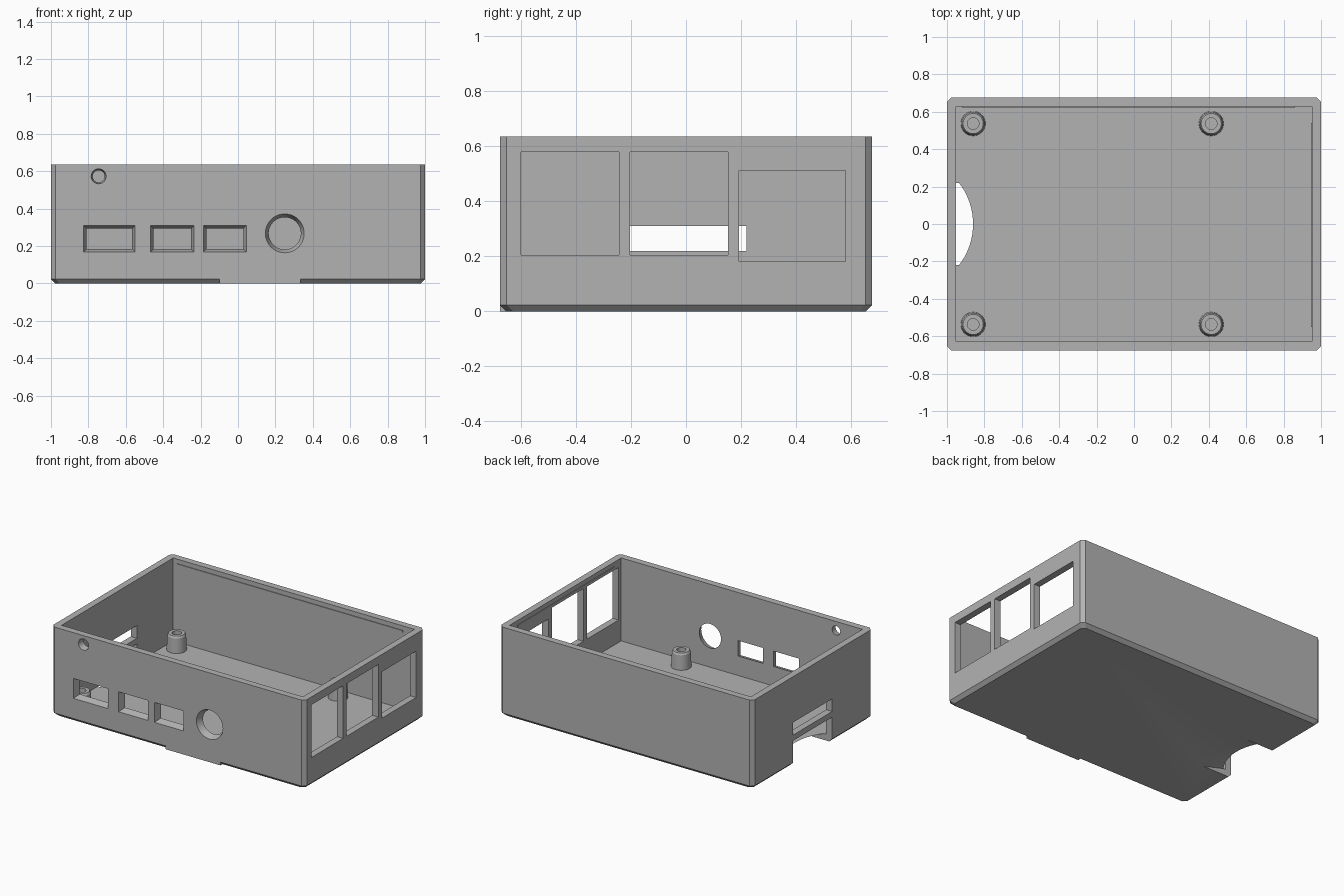
import bpy, bmesh, math

cube = bpy.data.objects.get("Cube")
if cube:
    bpy.data.objects.remove(cube)

plastic = bpy.data.materials.new("grey plastic")
plastic.use_nodes = True
GREY = (0.45, 0.45, 0.45, 1)
plastic.diffuse_color = GREY
plastic.node_tree.nodes["Principled BSDF"].inputs["Base Color"].default_value = GREY

HX, HY, HZ = 1.0, 0.677, 0.637       # outer half sizes and height
WALL, FLOOR, CH = 0.048, 0.045, 0.024


def loft(name, rings):
    """Closed solid through rings with equal point counts."""
    bm = bmesh.new()
    vs = [[bm.verts.new(p) for p in ring] for ring in rings]
    n = len(vs[0])
    for a, b in zip(vs, vs[1:]):
        for i in range(n):
            j = (i + 1) % n
            bm.faces.new((a[i], a[j], b[j], b[i]))
    bm.faces.new(vs[0][::-1])
    bm.faces.new(vs[-1])
    bmesh.ops.recalc_face_normals(bm, faces=bm.faces)
    me = bpy.data.meshes.new(name)
    bm.to_mesh(me)
    bm.free()
    me.materials.append(plastic)
    ob = bpy.data.objects.new(name, me)
    bpy.context.collection.objects.link(ob)
    return ob


def rect(x0, x1, y0, y1, z):
    return [(x0, y0, z), (x1, y0, z), (x1, y1, z), (x0, y1, z)]


def box(name, x0, x1, y0, y1, z0, z1):
    return loft(name, [rect(x0, x1, y0, y1, z) for z in (z0, z1)])


def circle(cx, cy, r, z, n=48):
    return [(cx + r * math.cos(math.tau * i / n),
             cy + r * math.sin(math.tau * i / n), z) for i in range(n)]


def boolean(target, tool, operation="DIFFERENCE"):
    """Apply a boolean and drop the tool."""
    mod = target.modifiers.new("cut", "BOOLEAN")
    mod.operation, mod.object, mod.solver = operation, tool, "EXACT"
    dg = bpy.context.evaluated_depsgraph_get()
    me = bpy.data.meshes.new_from_object(target.evaluated_get(dg))
    target.modifiers.clear()
    target.data = me
    bpy.data.objects.remove(tool)


def octagon(inset, z):
    x, y = HX - inset, HY - inset
    c = CH
    return [(-x + c, -y, z), (x - c, -y, z), (x, -y + c, z), (x, y - c, z),
            (x - c, y, z), (-x + c, y, z), (-x, y - c, z), (-x, -y + c, z)]


# Case shell with chamfered corners and bottom edge
case = loft("case_shell", [octagon(CH, 0), octagon(0, CH), octagon(0, HZ)])
boolean(case, box("cavity", -HX + WALL, HX - WALL, -HY + WALL, HY - WALL, FLOOR, 1))

# Large windows in the right-hand end wall
for y0, y1, z0, z1 in ((-0.6, -0.243, 0.205, 0.58), (-0.203, 0.153, 0.205, 0.58),
                       (0.193, 0.58, 0.182, 0.513)):
    boolean(case, box("window", 0.9, 1.1, y0, y1, z0, z1))


# Front ports, tapering inwards through the wall
def front_port(outline, taper):
    """outline(grow) gives (x, z) points; cutter overshoots the wall on both sides."""
    over = 0.01
    slope = taper / WALL
    rings = []
    for depth in (-over, WALL + over):
        y = -HY + depth
        rings.append([(x, y, z) for x, z in outline(-slope * depth)])
    boolean(case, loft("port", rings))


for x0, x1 in ((-0.825, -0.55), (-0.468, -0.235), (-0.185, 0.045)):
    front_port(lambda g: [(x0 - g, 0.168 - g), (x1 + g, 0.168 - g),
                          (x1 + g, 0.31 + g), (x0 - g, 0.31 + g)], 0.016)
for cx, cz, r, taper in ((0.25, 0.268, 0.104, 0.018), (-0.745, 0.573, 0.04, 0.008)):
    front_port(lambda g: [(p[0], p[1]) for p in circle(cx, cz, r + g, 0)], taper)

# Card slot: opening in the left-hand end wall, crossbar and flared finger notch
boolean(case, box("card_slot", -1.1, -0.94, -0.22, 0.22, 0.22, 0.31))
boolean(case, box("lower_slot", -1.1, -0.94, -0.22, 0.22, -0.1, 0.18))
notch = loft("notch", [circle(-1.22, 0, r, z, 96)
                       for r, z in ((0.531, -0.01), (0.344, 0.05))])
boolean(notch, box("notch_limit", -1.3, -0.5, -0.22, 0.22, -0.1, 0.1), "INTERSECT")
boolean(case, notch)

# Square-edged strip under the front wall
box("front_tab", -0.1, 0.335, -HY, -HY + 0.04, 0, 0.03)

# Fine snap ridges near the rim
box("back_ridge", -0.92, 0.86, HY - WALL - 0.005, HY - WALL + 0.002, 0.59, 0.605)
box("side_ridge", HX - WALL - 0.005, HX - WALL + 0.002, -0.55, 0.54, 0.59, 0.605)

# Board standoffs with screw holes
for k, cx in enumerate((-0.86, 0.413)):
    for side, cy in (("front", -0.537), ("back", 0.537)):
        post = loft(f"standoff_{side}_{k + 1}", [
            circle(cx, cy, r, z, 32) for r, z in
            ((0.066, FLOOR - 0.005), (0.061, 0.15), (0.054, 0.163), (0.031, 0.163), (0.031, 0.06))])
        bpy.context.view_layer.objects.active = post

# Keep chamfers crisp while the round parts shade smoothly
bpy.ops.object.select_all(action="DESELECT")
for ob in bpy.context.collection.objects:
    if ob.type == "MESH" and (ob == case or ob.name.startswith("standoff")):
        ob.select_set(True)
bpy.context.view_layer.objects.active = case
bpy.ops.object.shade_smooth_by_angle(angle=math.radians(25))
